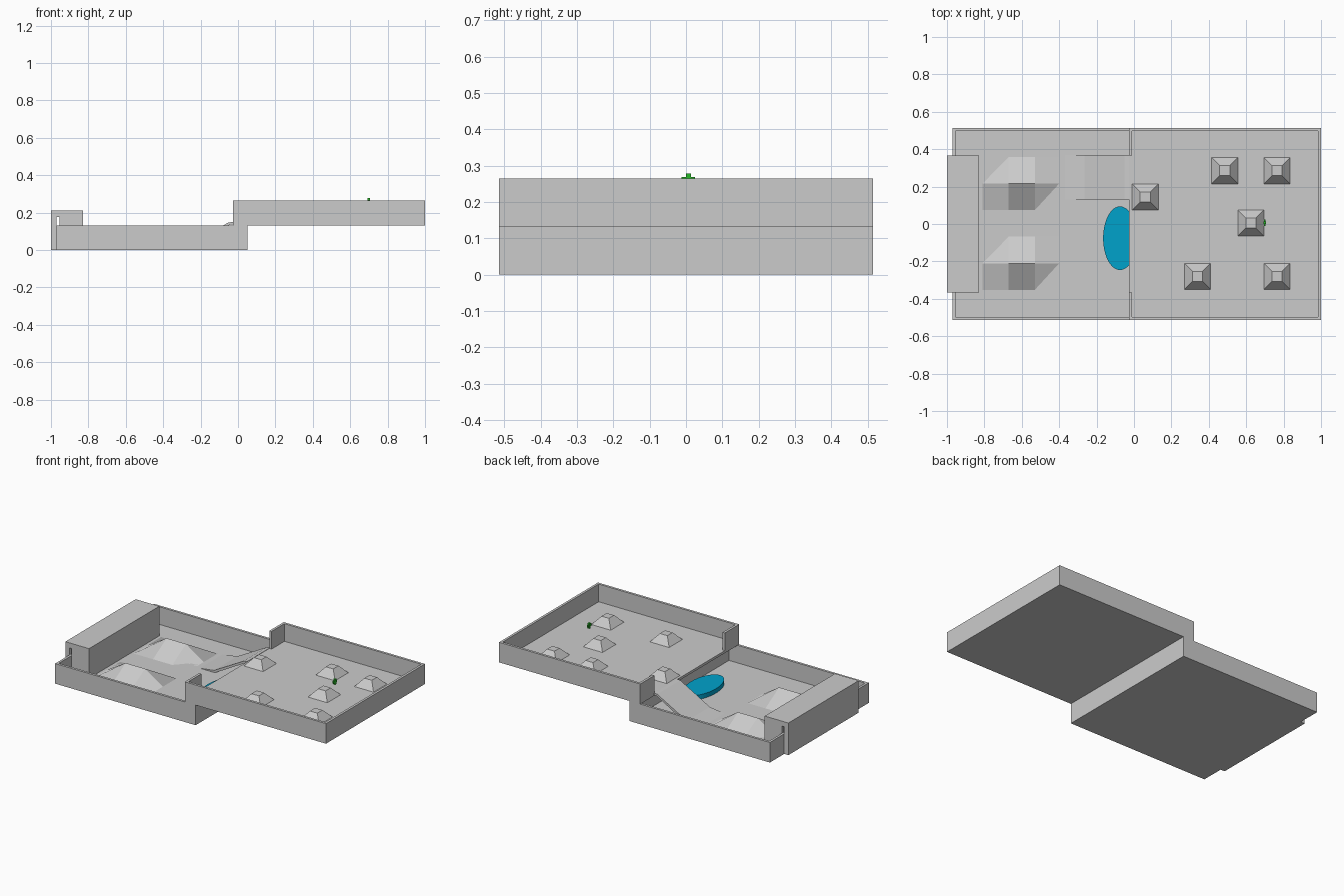
import bpy, bmesh, math

if "Cube" in bpy.data.objects:
    bpy.data.objects.remove(bpy.data.objects["Cube"])


def make(name, verts, faces, color=None):
    me = bpy.data.meshes.new(name)
    me.from_pydata(verts, [], faces)
    bm = bmesh.new()
    bm.from_mesh(me)
    bmesh.ops.recalc_face_normals(bm, faces=bm.faces)
    bm.to_mesh(me)
    bm.free()
    ob = bpy.data.objects.new(name, me)
    bpy.context.collection.objects.link(ob)
    if color:
        mat = bpy.data.materials.new(name + "_color")
        mat.diffuse_color = color
        mat.use_nodes = True
        mat.node_tree.nodes["Principled BSDF"].inputs["Base Color"].default_value = mat.diffuse_color
        me.materials.append(mat)
    return ob


def loft(name, rings, color=None):
    """Closed solid through a list of rings with equal point counts."""
    n = len(rings[0])
    verts = [p for r in rings for p in r]
    faces = [list(range(n)), list(range(len(verts) - n, len(verts)))]
    for k in range(len(rings) - 1):
        for i in range(n):
            j = (i + 1) % n
            faces.append([k * n + i, k * n + j, (k + 1) * n + j, (k + 1) * n + i])
    return make(name, verts, faces, color)


def rect(x0, x1, y0, y1, z):
    return [(x0, y0, z), (x1, y0, z), (x1, y1, z), (x0, y1, z)]


def box(name, x0, x1, y0, y1, z0, z1, color=None):
    return loft(name, [rect(x0, x1, y0, y1, z0), rect(x0, x1, y0, y1, z1)], color)


W = 0.514   # half width of the trays
T = 0.016   # wall and floor thickness


def tray(name, x0, x1, z0, z1, open_west=False):
    box(name + "_floor", x0, x1, -W, W, z0, z0 + T)
    zf = z0 + T
    box(name + "_front_wall", x0, x1, -W, -W + T, zf, z1)
    box(name + "_back_wall", x0, x1, W - T, W, zf, z1)
    box(name + "_right_wall", x1 - T, x1, -W + T, W - T, zf, z1)
    if open_west:
        for side, a, b in (("front", -W + T, -0.365), ("back", 0.365, W - T)):
            box(f"{name}_left_wall_{side}", x0, x0 + T, a, b, zf, z1)
    else:
        box(name + "_left_wall", x0, x0 + T, -W + T, W - T, zf, z1)


# Two stepped trays
tray("lower_tray", -0.97, 0.052, 0.0, 0.132)
tray("upper_tray", -0.027, 1.0, 0.132, 0.264, open_west=True)

# Truncated pyramids on the upper floor
zu = 0.132 + T
spots = [(0.485, 0.285), (0.765, 0.285), (0.06, 0.145),
         (0.625, 0.005), (0.34, -0.28), (0.765, -0.28)]
for i, (x, y) in enumerate(spots):
    loft(f"pyramid_{i + 1}", [rect(x - .07, x + .07, y - .07, y + .07, zu),
                              rect(x - .027, x + .027, y - .027, y + .027, zu + .05)])

# Hipped mounds on the lower floor
for i, yc in enumerate((0.216, -0.21)):
    xs, ys = (-0.81, -0.67, -0.53, -0.40), (yc - 0.142, yc, yc + 0.142)
    verts = [(x, y, 0.1 if r == 1 and c in (1, 2) else T)
             for r, y in enumerate(ys) for c, x in enumerate(xs)]
    faces = [[r * 4 + c, r * 4 + c + 1, r * 4 + c + 5, r * 4 + c + 4]
             for r in range(2) for c in range(3)]
    make(f"mound_{i + 1}", verts, faces)

# Bent ramp joining the two floors
prof = [(-0.37, T), (-0.265, 0.03), (-0.05, 0.148), (-0.027, 0.15),
        (-0.027, 0.138), (-0.045, 0.135), (-0.258, T)]
loft("ramp", [[(x, y, z) for x, z in prof] for y in (0.13, 0.37)])

# Hollow cover straddling the left wall
box("cover_top", -1.0, -0.828, -0.365, 0.365, 0.178, 0.211)
box("cover_outer_wall", -1.0, -0.97, -0.365, 0.365, 0.0, 0.178)
box("cover_inner_wall", -0.843, -0.828, -0.365, 0.365, T, 0.178)
for side, y in (("front", -0.365), ("back", 0.35)):
    box(f"cover_end_{side}", -0.954, -0.843, y, y + 0.015, T, 0.178)

# Blue oval pad on the lower floor
loft("oval_pad", [[(-0.075 + 0.09 * math.cos(a), -0.076 + 0.17 * math.sin(a), z)
                   for a in [2 * math.pi * k / 48 for k in range(48)]]
                  for z in (T, 0.045)], (0.0, 0.36, 0.6, 1))

# Small green cross marker
green = (0.02, 0.5, 0.02, 1)
box("marker_upright", 0.693, 0.705, 0.0, 0.014, 0.243, 0.279, green)
box("marker_arms", 0.694, 0.704, -0.012, 0.025, 0.254, 0.269, green)
